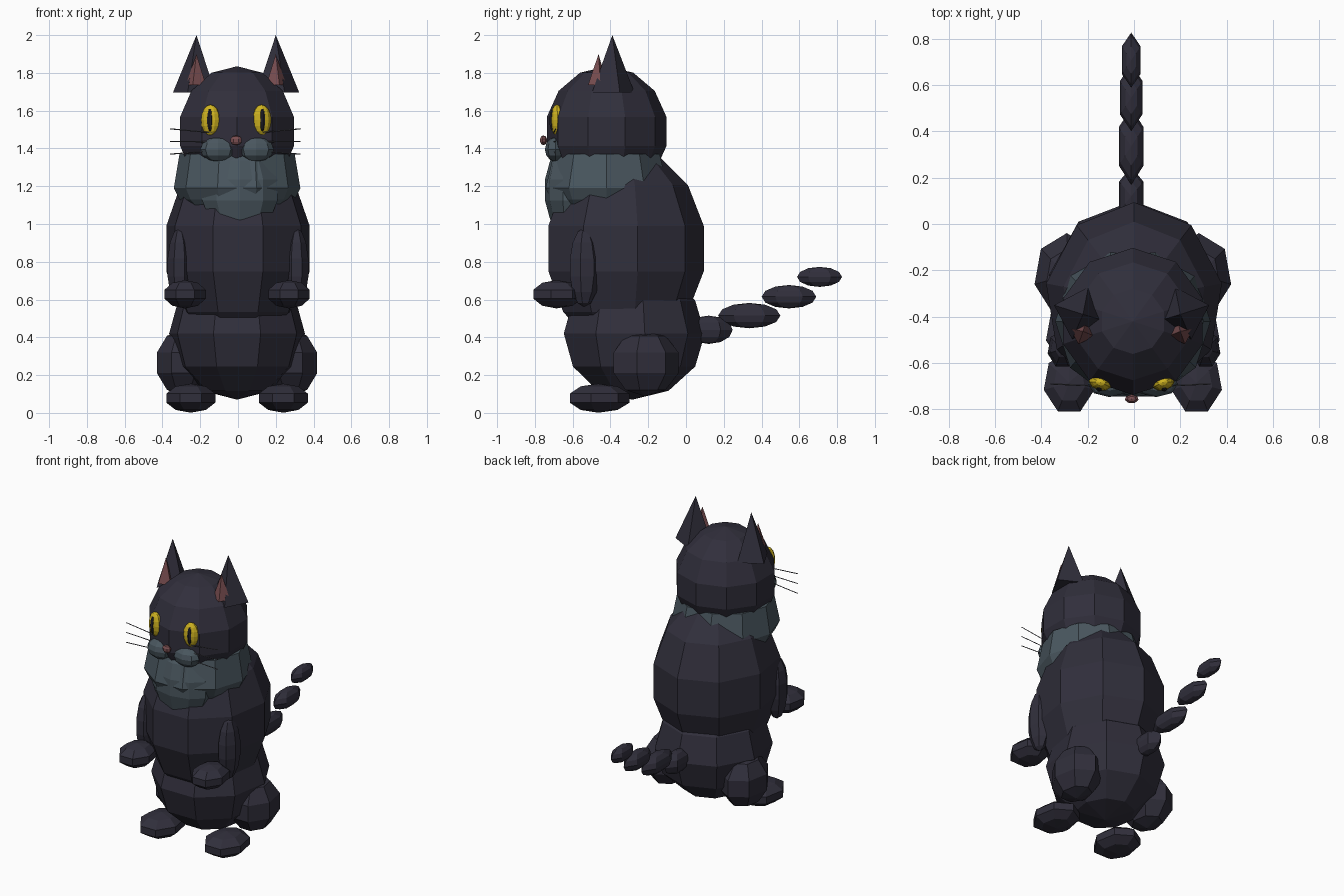
import bpy
import math
from mathutils import Vector, Matrix

if "Cube" in bpy.data.objects:
    bpy.data.objects.remove(bpy.data.objects["Cube"])


def material(name, rgb):
    m = bpy.data.materials.new(name)
    m.diffuse_color = (*rgb, 1)
    m.use_nodes = True
    m.node_tree.nodes["Principled BSDF"].inputs["Base Color"].default_value = m.diffuse_color
    return m


FUR = material("dark_fur", (0.030, 0.028, 0.044))
GREY = material("slate_grey", (0.068, 0.095, 0.115))
YELLOW = material("eye_yellow", (0.62, 0.45, 0.015))
PUPIL = material("pupil_dark", (0.016, 0.016, 0.024))
PINK = material("dusty_pink", (0.19, 0.075, 0.08))
WHISKER = material("whisker_grey", (0.10, 0.10, 0.12))

CX = -0.005  # centre line of the animal


def finish(name, mat):
    ob = bpy.context.object
    ob.name = name
    ob.data.materials.append(mat)
    return ob


def ball(name, loc, size, mat, segs=7, rings=5, rot=(0, 0, 0)):
    """Faceted ellipsoid; size holds the three radii."""
    bpy.ops.mesh.primitive_uv_sphere_add(segments=segs, ring_count=rings, location=loc, rotation=rot)
    ob = finish(name, mat)
    ob.scale = size
    return ob


def spike(name, base, tip, radius, mat, sides=4, turn=0.0, squash=1.0):
    """Upright pyramid whose base is level and whose tip may lean."""
    bpy.ops.mesh.primitive_cone_add(vertices=sides, radius1=radius, radius2=0, depth=1)
    ob = finish(name, mat)
    ob.data.transform(Matrix.Rotation(turn, 4, 'Z'))
    base, tip = Vector(base), Vector(tip)
    for v in ob.data.vertices:
        t = v.co.z + 0.5
        v.co = Vector((v.co.x, v.co.y * squash, 0)) + base.lerp(tip, t)
    return ob


def rod(name, a, b, radius, mat):
    a, b = Vector(a), Vector(b)
    bpy.ops.mesh.primitive_cylinder_add(vertices=4, radius=radius, depth=(b - a).length, location=(a + b) / 2)
    ob = finish(name, mat)
    ob.rotation_euler = (b - a).to_track_quat('Z', 'Y').to_euler()
    return ob


def lathe(name, rings, segs, mat):
    """Closed stack of elliptical rings: (centre y, z, x radius, y radius)."""
    verts, faces = [], []
    for cy, z, rx, ry in rings:
        for i in range(segs):
            a = math.tau * i / segs
            verts.append((CX + rx * math.cos(a), cy + ry * math.sin(a), z))
    for r in range(len(rings) - 1):
        for i in range(segs):
            j = (i + 1) % segs
            faces.append((r * segs + i, r * segs + j, (r + 1) * segs + j, (r + 1) * segs + i))
    top = (len(rings) - 1) * segs
    faces.append(tuple(range(segs))[::-1])
    faces.append(tuple(range(top, top + segs)))
    me = bpy.data.meshes.new(name)
    me.from_pydata(verts, [], faces)
    ob = bpy.data.objects.new(name, me)
    bpy.context.collection.objects.link(ob)
    me.materials.append(mat)
    return ob


# Body masses
ball("hips", (CX, -0.285, 0.42), (0.365, 0.385, 0.35), FUR, 9, 6)
ball("torso", (0, -0.33, 0.87), (0.395, 0.435, 0.54), FUR, 9, 7)
ball("head", (CX, -0.42, 1.49), (0.325, 0.325, 0.345), FUR, 10, 7)

# Neck ruff and chest bib
lathe("neck_ruff", [(-0.43, 1.05, 0.22, 0.24), (-0.42, 1.13, 0.305, 0.31),
                    (-0.42, 1.19, 0.335, 0.34), (-0.42, 1.37, 0.305, 0.295)], 10, GREY)
ball("chest_bib", (0.01, -0.61, 1.18), (0.215, 0.14, 0.25), GREY, 10, 7)

# Muzzle and nose
ball("nose", (CX - 0.005, -0.755, 1.443), (0.032, 0.02, 0.026), PINK, 7, 5)

for s, side in ((-1, "left"), (1, "right")):
    # Face
    ball(side + "_muzzle", (CX + s * 0.1, -0.69, 1.395), (0.095, 0.057, 0.065), GREY, 8, 6)
    ex = -0.01 + s * 0.135
    ball(side + "_eye", (ex, -0.683, 1.55), (0.052, 0.035, 0.082), YELLOW, 10, 8, (0, 0, s * 0.25))
    ball(side + "_pupil", (ex + s * 0.003, -0.702, 1.55), (0.017, 0.022, 0.062), PUPIL, 8, 8, (0, 0, s * 0.25))
    for k in (-1, 0, 1):
        rod(side + "_whisker", (CX - 0.01 + s * 0.12, -0.70, 1.435 + k * 0.048),
            (CX - 0.01 + s * 0.345, -0.69, 1.437 + k * 0.067), 0.003, WHISKER)

    # Ears with inner wedges
    ex = -0.01 + s * 0.21
    spike(side + "_ear", (ex + s * 0.012, -0.385, 1.695), (ex, -0.39, 2.0), 0.118, FUR, 4, s * 0.3)
    spike(side + "_inner_ear", (ex + s * 0.003, -0.468, 1.735), (ex, -0.463, 1.9), 0.056, PINK, 4, s * 0.3, 0.95)

    # Front legs
    ball(side + "_arm", (s * 0.31, -0.54, 0.77), (0.066, 0.085, 0.21), FUR, 7, 7)
    ball(side + "_front_paw", (CX + s * 0.275, -0.685, 0.628), (0.118, 0.144, 0.075), FUR)

    # Hind legs
    ball(side + "_haunch", (CX + s * 0.285, -0.22, 0.265), (0.15, 0.19, 0.177), FUR)
    ball(side + "_hind_foot", (CX + s * 0.245, -0.465, 0.078), (0.14, 0.175, 0.077), FUR)

# Tail segments: centre y, centre z, half width, half length, half height
for cy, z, w, l, h in ((0.12, 0.44, 0.06, 0.11, 0.075), (0.335, 0.515, 0.062, 0.143, 0.067),
                       (0.545, 0.615, 0.056, 0.125, 0.062), (0.707, 0.72, 0.047, 0.103, 0.053)):
    ball("tail_segment", (-0.012, cy, z), (w, l / 0.866, h), FUR, 6, 6)
